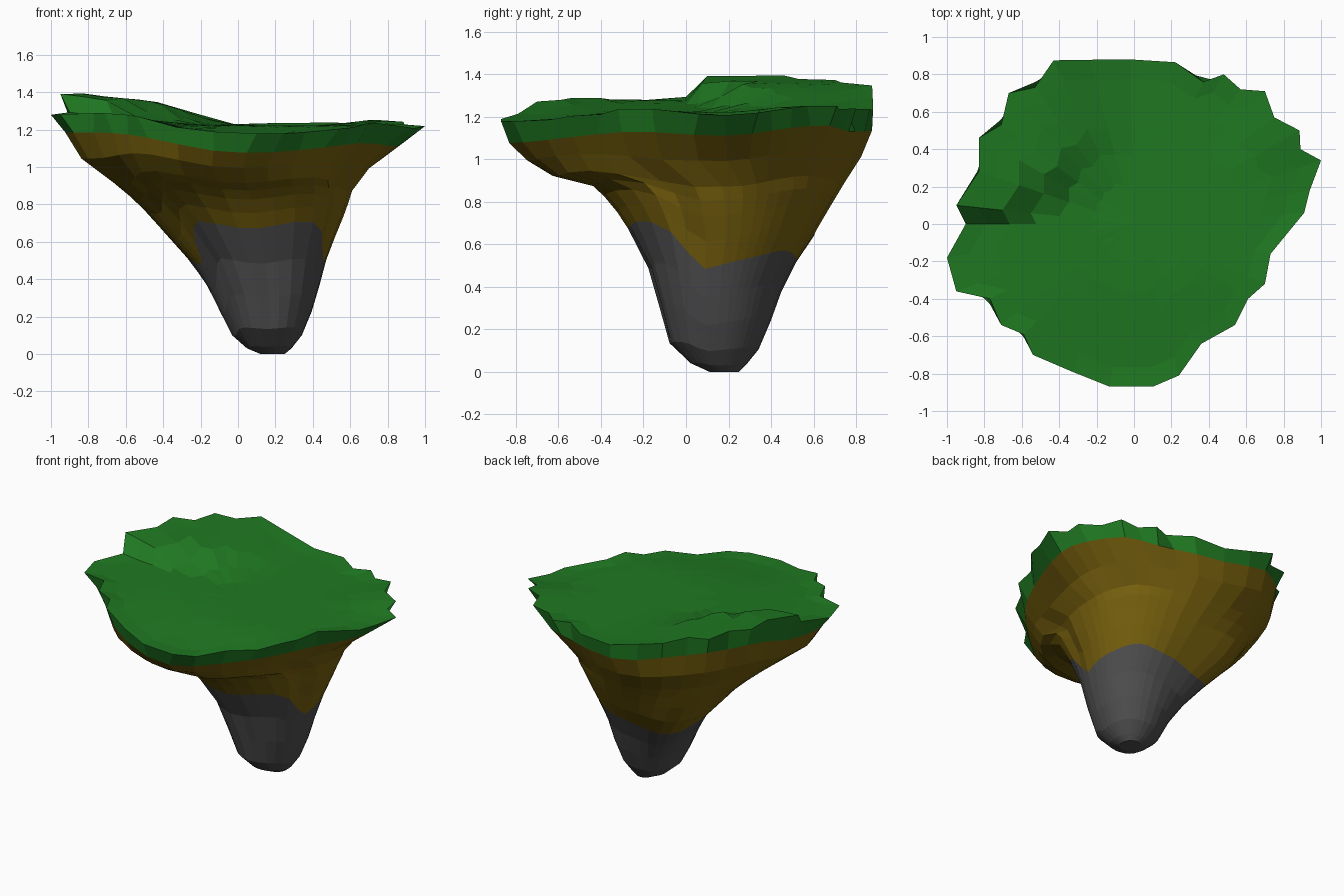
import bpy, bmesh, math, random

if "Cube" in bpy.data.objects:
    bpy.data.objects.remove(bpy.data.objects["Cube"])
random.seed(4)

# plan outline of the grass rim, counter-clockwise from the right
RIM = [(1.0, .34), (.89, .40), (.885, .5), (.75, .57), (.70, .71), (.57, .72), (.48, .80),
       (.37, .76), (.22, .865), (-.02, .88), (-.24, .878), (-.43, .875), (-.53, .73), (-.67, .70), (-.71, .53),
       (-.83, .46), (-.83, .28), (-.95, .10), (-.9, 0), (-1.0, -.18), (-.95, -.36), (-.77, -.40),
       (-.71, -.54), (-.59, -.59), (-.54, -.70), (-.33, -.79), (-.13, -.87), (.1, -.87), (.24, -.81),
       (.36, -.64), (.54, -.54), (.61, -.40), (.70, -.32), (.73, -.16), (.91, .06), (.94, .18)]
N = len(RIM)
# calmer outline for the earth below
SOFT = [tuple((RIM[i - 1][k] + 2 * RIM[i][k] + RIM[(i + 1) % N][k]) / 4 for k in (0, 1))
        for i in range(N)]

# body extents: z, left, right, front, back
EXT = [(0, .12, .25, .11, .25), (.05, .0, .31, .0, .30), (.13, -.05, .36, -.08, .36),
       (.30, -.13, .42, -.13, .42), (.47, -.22, .46, -.18, .48), (.58, -.33, .50, -.22, .56),
       (.70, -.43, .55, -.29, .63), (.80, -.53, .59, -.36, .69), (.88, -.63, .63, -.45, .74),
       (.93, -.70, .66, -.68, .77), (1.0, -.82, .74, -.77, .82), (1.07, -.89, .84, -.85, .86),
       (1.14, -.95, .94, -.88, .88), (1.3, -.98, .97, -.89, .885)]


def ramp(v, a, b):
    t = min(1, max(0, (v - a) / (b - a)))
    return t * t * (3 - 2 * t)


def extents(z):
    for a, b in zip(EXT, EXT[1:]):
        if z <= b[0]:
            t = (z - a[0]) / (b[0] - a[0])
            return [p + (q - p) * t for p, q in zip(a[1:], b[1:])]
    return EXT[-1][1:]


def bump(a, centre, width):
    return math.exp(-((a - centre) / width) ** 2)


def body(p, z):
    """Point on the body at height z: lobed low down, rim shaped high up."""
    x0, x1, y0, y1 = extents(z)
    a = math.atan2(p[1], p[0])
    w = ramp(z, .75, 1.15) * .95
    lobes = 1 - .07 * bump(a, -1.45, .2) * ramp(z, .05, .2) * ramp(-z, -.65, -.5) \
        - .06 * bump(a, -.4, .15) * ramp(z, .5, .65) * ramp(-z, -1.05, -.9) \
        + .27 * bump(a, 2.36, .4) * ramp(z, .2, .5) * ramp(-z, -1.0, -.6) \
        - .09 * bump(a, -2.4, .4) * ramp(z, .2, .5) * ramp(-z, -1.0, -.7)
    u = lobes * (math.cos(a) * (1 - w) + p[0] * w)
    v = lobes * (math.sin(a) * (1 - w) + p[1] / .88 * w)
    return ((x0 + x1) / 2 + u * (x1 - x0) / 2, (y0 + y1) / 2 + v * (y1 - y0) / 2, z)


def low(x, y):
    return 1.23 + .055 * ramp(-x, .1, .8) - .055 * ramp(-y, .2, .9) * ramp(x, -.7, .1) \
        + .03 * ramp(x, .5, .72) * ramp(y, .2, .5) - .02 * ramp(x, .7, .95)


def ground(x, y):
    """Grass height: low meadow plus the raised back-left terrace with its cliff."""
    t = min(.55, max(-.05, x + .7))
    step = ramp(y, .01 + .3 * t, .10 + .8 * t)
    return low(x, y) + step * .1 * ramp(-x, -.05, .5)


def loft(name, rings, color, cap_first=False, tip=None):
    bm = bmesh.new()
    rows = [[bm.verts.new(p) for p in r] for r in rings]
    for a, b in zip(rows, rows[1:]):
        for i in range(N):
            j = (i + 1) % N
            bm.faces.new((a[i], a[j], b[j], b[i]))
    if cap_first:
        bm.faces.new(rows[0][::-1])
    if tip:
        t = bm.verts.new(tip)
        for i in range(N):
            bm.faces.new((rows[-1][i], rows[-1][(i + 1) % N], t))
    me = bpy.data.meshes.new(name)
    bm.to_mesh(me)
    bm.free()
    ob = bpy.data.objects.new(name, me)
    bpy.context.collection.objects.link(ob)
    mat = bpy.data.materials.new(name + "_colour")
    mat.diffuse_color = (*color, 1)
    mat.use_nodes = True
    mat.node_tree.nodes["Principled BSDF"].inputs["Base Color"].default_value = mat.diffuse_color
    me.materials.append(mat)


def rock_top(p):
    a = math.atan2(p[1], p[0])
    front = ramp(math.cos(a + math.pi * .47), .3, .75)
    return .50 + .19 * front + .09 * bump(a, .9, .4) + .02 * math.sin(5 * a)


def soil_top(p):
    return low(*p) - .1 + .075 * ramp(p[1], 0, .4) * ramp(-p[0], -.05, .5)


# rock tip
loft("rock_base", [[body(p, f * rock_top(p)) for p in SOFT]
                   for f in (0, .06, .2, .45, .72, 1)], (.075, .075, .078), cap_first=True)

# soil layer, flaring out under the grass
loft("soil_layer", [[body(p, rock_top(p) + (soil_top(p) - rock_top(p)) * t) for p in SOFT]
                    for t in (0, .2, .38, .5, .6, .8, 1)], (.18, .115, .004))

# grass cap: side wall, ragged rim and uneven top
rings = [[body(p, soil_top(p)) for p in SOFT],
         [(x, y, ground(x, y) + random.uniform(-.01, .01)) for x, y in RIM]]
for s in (.88, .74, .58, .42, .24):
    rings.append([(x * s, y * s, ground(x * s, y * s) - .008) for x, y in RIM])
loft("grass_top", rings, (.014, .19, .016), tip=(0, 0, ground(0, 0) - .008))
